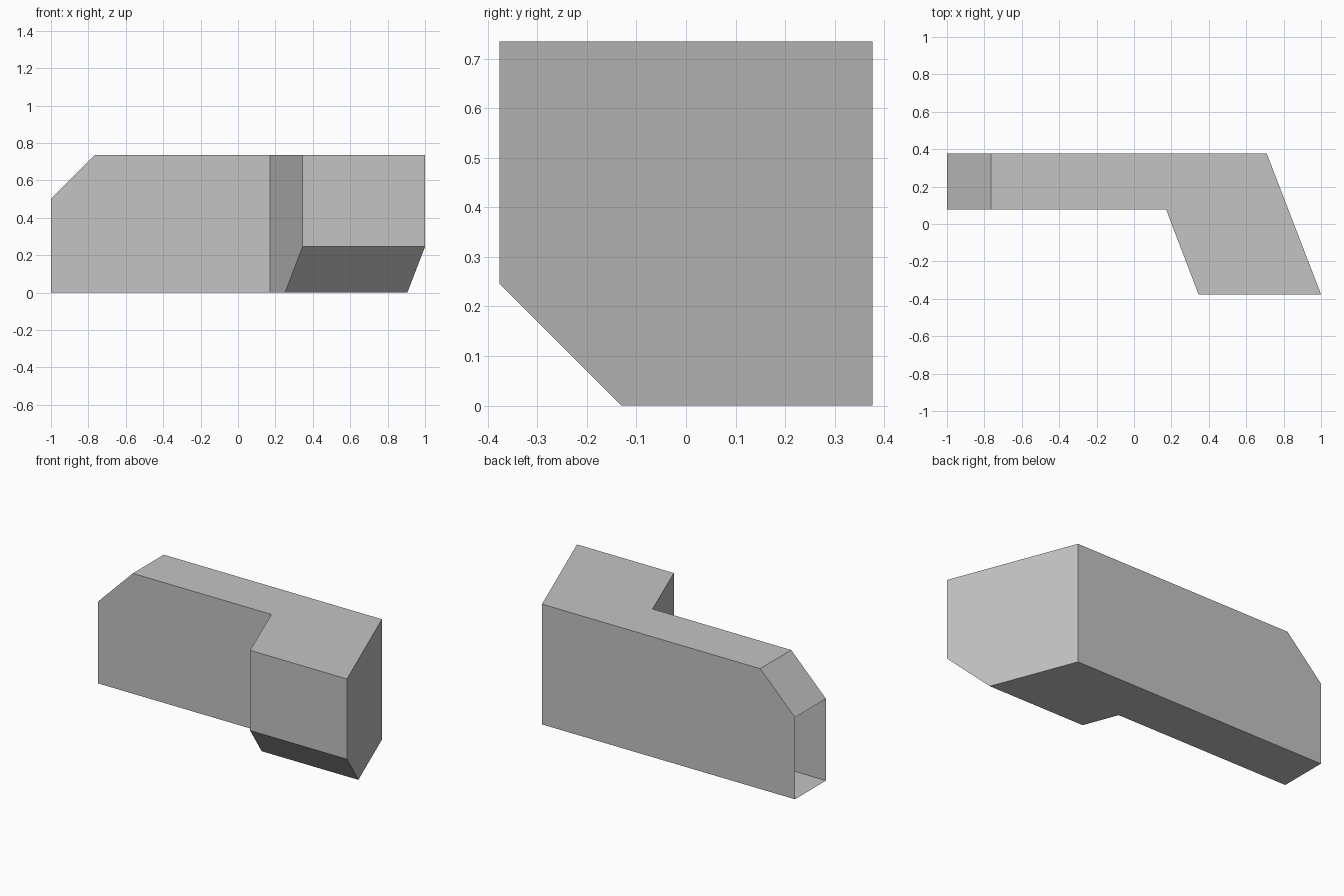
import bpy
import bmesh

cube = bpy.data.objects.get("Cube")
if cube:
    bpy.data.objects.remove(cube, do_unlink=True)

HEIGHT = 0.735
FOOTPRINT = [(-1, 0.077), (0.172, 0.077), (0.345, -0.376),
             (1, -0.376), (0.71, 0.376), (-1, 0.376)]


def bevel_cut(bm, point, normal):
    """Slice off everything beyond a plane and cap the cut."""
    cut = bmesh.ops.bisect_plane(
        bm, geom=bm.verts[:] + bm.edges[:] + bm.faces[:],
        plane_co=point, plane_no=normal, clear_outer=True)
    edges = [e for e in cut["geom_cut"] if isinstance(e, bmesh.types.BMEdge)]
    bmesh.ops.edgeloop_fill(bm, edges=edges)


# Bent footprint raised into a solid block
bm = bmesh.new()
base = bm.faces.new([bm.verts.new((x, y, 0)) for x, y in FOOTPRINT])
raised = bmesh.ops.extrude_face_region(bm, geom=[base], use_keep_orig=True)
top_verts = [v for v in raised["geom"] if isinstance(v, bmesh.types.BMVert)]
bmesh.ops.translate(bm, verts=top_verts, vec=(0, 0, HEIGHT))

# Sloped upper corner of the long arm, sloped underside of the short arm
bevel_cut(bm, (-1, 0, 0.5), (-1, 0, 1))
bevel_cut(bm, (0, -0.376, 0.245), (0, -1, -1))
bmesh.ops.recalc_face_normals(bm, faces=bm.faces[:])

# Open end of the long arm
end = [f for f in bm.faces if all(v.co.x < -0.999 for v in f.verts)]
bmesh.ops.delete(bm, geom=end, context='FACES_ONLY')

mesh = bpy.data.meshes.new("angled_block")
bm.to_mesh(mesh)
bm.free()
block = bpy.data.objects.new("angled_block", mesh)
bpy.context.collection.objects.link(block)

# Plain grey finish
grey = bpy.data.materials.new("light_grey")
grey.use_nodes = True
colour = (0.55, 0.55, 0.55, 1)
grey.diffuse_color = colour
grey.node_tree.nodes["Principled BSDF"].inputs["Base Color"].default_value = colour
mesh.materials.append(grey)
